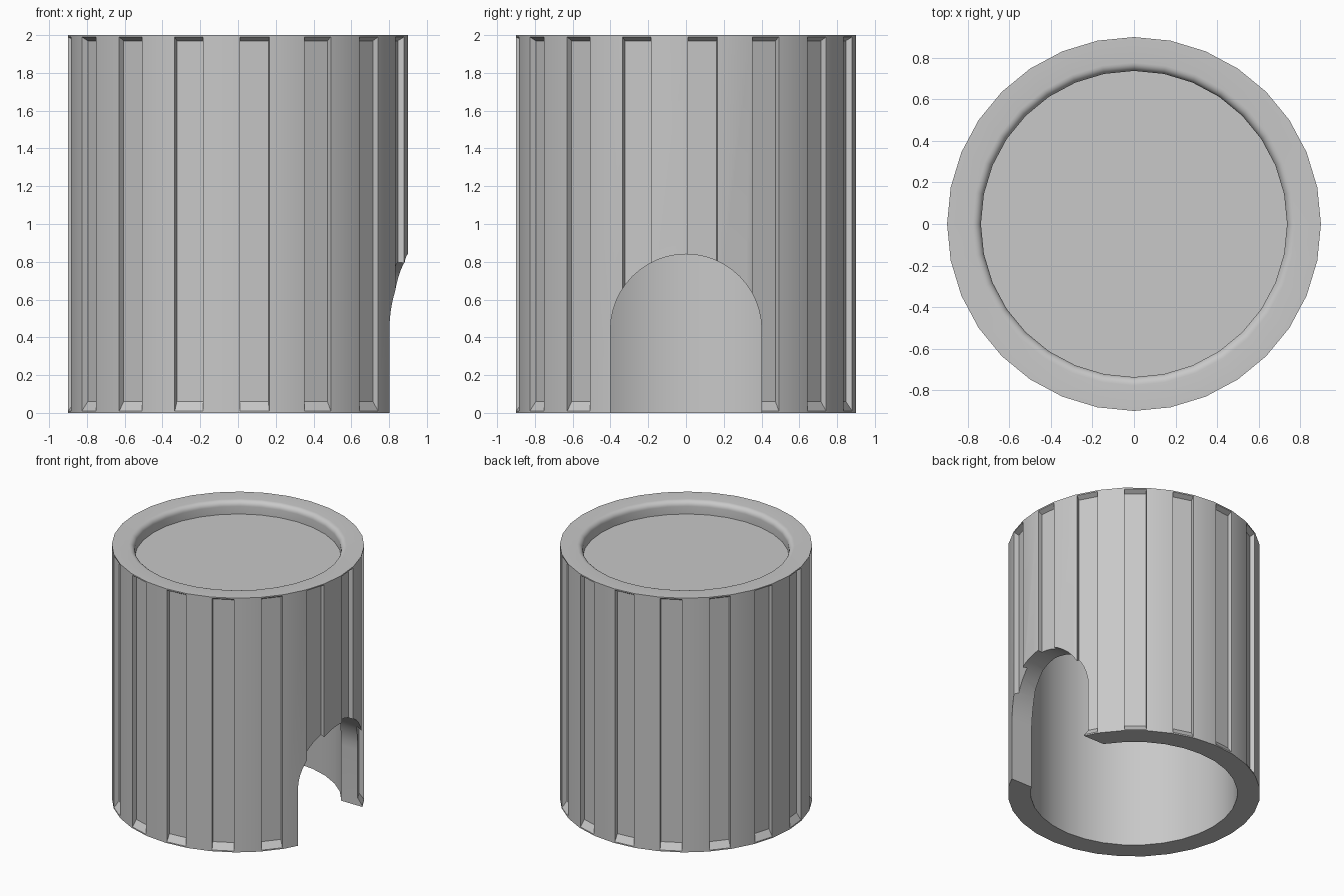
import bpy, bmesh, math

if "Cube" in bpy.data.objects:
    bpy.data.objects.remove(bpy.data.objects["Cube"])

SIDES = 32
STEP = 2 * math.pi / SIDES
OUTER, INNER = 0.9, 0.737
HEIGHT, DISC_Z, CEILING_Z = 2.0, 1.9, 1.74
FILLET = 0.04

grey = bpy.data.materials.new("plain grey")
grey.diffuse_color = (0.58, 0.58, 0.58, 1)
grey.use_nodes = True
grey.node_tree.nodes["Principled BSDF"].inputs["Base Color"].default_value = grey.diffuse_color


def ring(bm, r, z):
    return [bm.verts.new((r * math.cos(i * STEP), r * math.sin(i * STEP), z))
            for i in range(SIDES)]


def finish(bm, name):
    bmesh.ops.recalc_face_normals(bm, faces=bm.faces)
    mesh = bpy.data.meshes.new(name)
    bm.to_mesh(mesh)
    bm.free()
    obj = bpy.data.objects.new(name, mesh)
    bpy.context.collection.objects.link(obj)
    mesh.materials.append(grey)
    return obj


# Cup wall: bore, outer wall, rounded rim and sunken top disc
profile = [(INNER, CEILING_Z), (INNER, 0), (OUTER, 0), (OUTER, HEIGHT)]
for i in range(7):
    a = math.pi / 2 * i / 6
    profile.append((INNER + FILLET * (1 - math.sin(a)),
                    HEIGHT - FILLET * (1 - math.cos(a))))
profile.append((INNER, DISC_Z))

bm = bmesh.new()
rings = [ring(bm, r, z) for r, z in profile]
wall = []
for n, (a, b) in enumerate(zip(rings, rings[1:])):
    for i in range(SIDES):
        j = (i + 1) % SIDES
        f = bm.faces.new((a[i], a[j], b[j], b[i]))
        if n == 2 and i % 2 == 0:
            wall.append(f)
bm.faces.new(rings[0])
bm.faces.new(rings[-1])
bmesh.ops.recalc_face_normals(bm, faces=bm.faces)

# Flutes: every other outer face is inset and sunk, with sloped ends
bmesh.ops.inset_individual(bm, faces=wall, thickness=0.014, depth=0)
bmesh.ops.inset_individual(bm, faces=wall, thickness=0.002, depth=-0.035)
for f in wall:
    for v in f.verts:
        v.co.z = 0.06 if v.co.z < 1 else 1.97
cup = finish(bm, "fluted_cup")

# Arched doorway cutter through the +x wall
bm = bmesh.new()
outline = [(-0.4, -0.2), (0.4, -0.2)]
outline += [(0.4 * math.cos(math.pi * i / 24), 0.44 + 0.4 * math.sin(math.pi * i / 24))
            for i in range(25)]
face = bm.faces.new([bm.verts.new((0.3, y, z)) for y, z in outline])
ext = bmesh.ops.extrude_face_region(bm, geom=[face])
for v in ext["geom"]:
    if isinstance(v, bmesh.types.BMVert):
        v.co.x = 1.2
cutter = finish(bm, "doorway_cutter")

cut = cup.modifiers.new("doorway", "BOOLEAN")
cut.operation = "DIFFERENCE"
cut.solver = "EXACT"
cut.object = cutter
bpy.context.view_layer.objects.active = cup
cup.select_set(True)
bpy.ops.object.modifier_apply(modifier=cut.name)
bpy.data.objects.remove(cutter)

# Smooth shading with the flute and rim edges kept sharp
bpy.ops.object.shade_smooth_by_angle(angle=math.radians(30))
